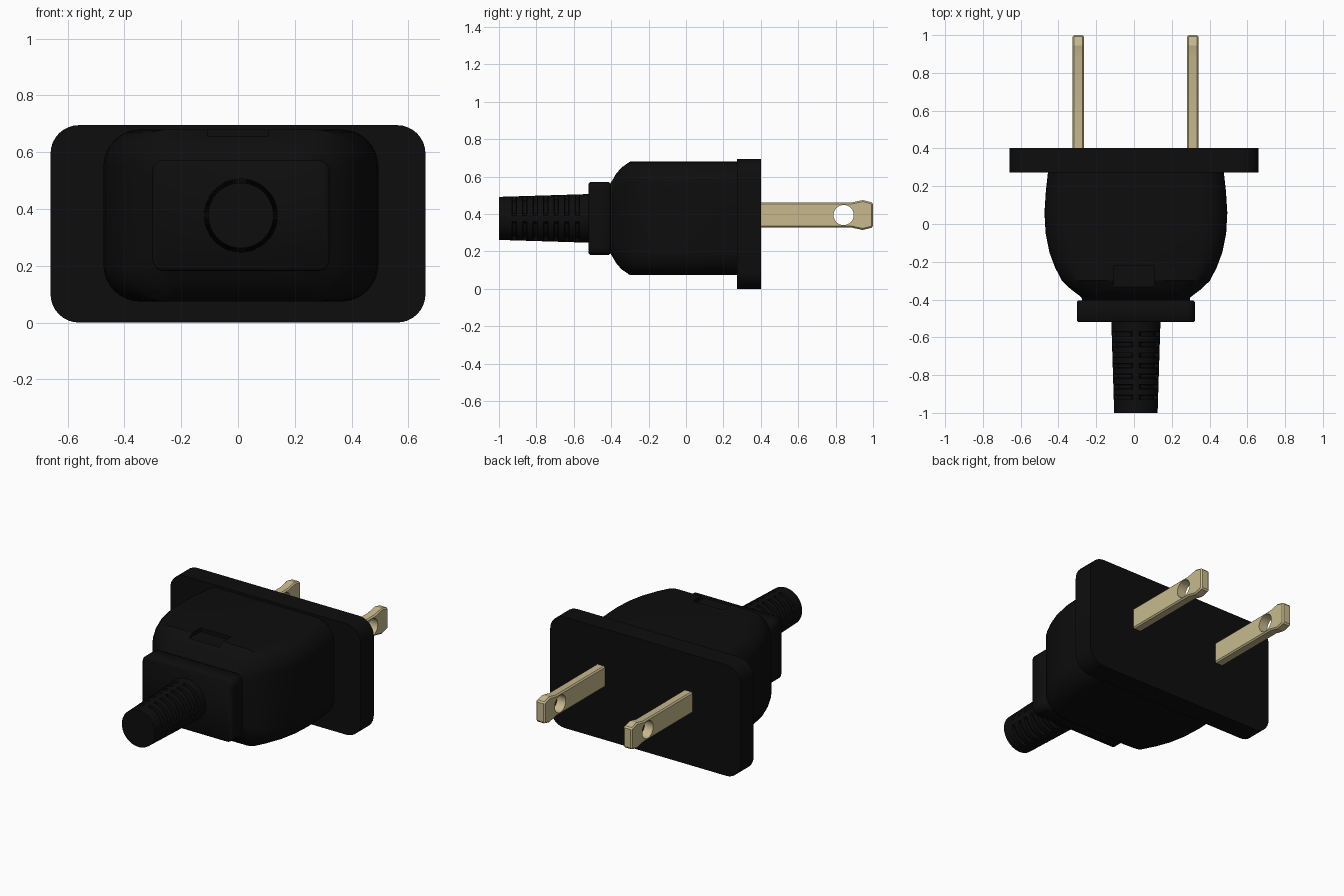
import bpy, bmesh, math
from mathutils import Vector

if "Cube" in bpy.data.objects:
    bpy.data.objects.remove(bpy.data.objects["Cube"])

CX, CZ = 0.01, 0.377   # axis of the moulded body


def material(name, rgb):
    m = bpy.data.materials.new(name)
    m.diffuse_color = (*rgb, 1)
    m.use_nodes = True
    m.node_tree.nodes["Principled BSDF"].inputs["Base Color"].default_value = m.diffuse_color
    return m


BLACK = material("black_rubber", (0.004, 0.004, 0.004))
BRASS = material("brass", (0.58, 0.49, 0.27))


def loft(name, rings, mat):
    """Skin a list of equal-length closed rings and cap both ends."""
    bm = bmesh.new()
    loops = [[bm.verts.new(p) for p in ring] for ring in rings]
    n = len(loops[0])
    for a, b in zip(loops, loops[1:]):
        for i in range(n):
            j = (i + 1) % n
            bm.faces.new((a[i], a[j], b[j], b[i]))
    bm.faces.new(loops[0])
    bm.faces.new(loops[-1])
    bmesh.ops.recalc_face_normals(bm, faces=bm.faces)
    mesh = bpy.data.meshes.new(name)
    bm.to_mesh(mesh)
    bm.free()
    ob = bpy.data.objects.new(name, mesh)
    bpy.context.collection.objects.link(ob)
    mesh.materials.append(mat)
    return ob


def rounded_rect(y, hw, hz, r, cx=CX, cz=CZ, steps=8):
    pts = []
    for k, (sx, sz) in enumerate(((1, 1), (-1, 1), (-1, -1), (1, -1))):
        for s in range(steps + 1):
            a = math.pi / 2 * (k + s / steps)
            pts.append(Vector((cx + sx * (hw - r) + r * math.cos(a), y,
                               cz + sz * (hz - r) + r * math.sin(a))))
    return pts


def activate(ob):
    bpy.ops.object.select_all(action='DESELECT')
    ob.select_set(True)
    bpy.context.view_layer.objects.active = ob


def smooth(ob, angle=30):
    activate(ob)
    bpy.ops.object.shade_smooth_by_angle(angle=math.radians(angle))


def cut(ob, cutter):
    mod = ob.modifiers.new("cut", 'BOOLEAN')
    mod.operation = 'DIFFERENCE'
    mod.solver = 'EXACT'
    mod.object = cutter
    activate(ob)
    bpy.ops.object.modifier_apply(modifier=mod.name)
    bpy.data.objects.remove(cutter)


# Face plate
flange = loft("face_plate", [rounded_rect(y, 0.66, 0.3475, 0.1, 0, 0.3475)
                             for y in (0.272, 0.402)], BLACK)
smooth(flange)

# Bulging body: y, half width, half height, corner radius
profile = [(0.28, 0.465, 0.303, 0.13), (0.17, 0.477, 0.303, 0.13),
           (0.06, 0.484, 0.303, 0.13), (-0.05, 0.478, 0.303, 0.13),
           (-0.15, 0.458, 0.303, 0.13), (-0.23, 0.428, 0.303, 0.13),
           (-0.30, 0.392, 0.303, 0.13), (-0.345, 0.345, 0.272, 0.12),
           (-0.375, 0.305, 0.237, 0.10), (-0.39, 0.287, 0.21, 0.08),
           (-0.41, 0.285, 0.18, 0.06)]
body = loft("plug_body", [rounded_rect(*p) for p in profile], BLACK)

# Shallow recess on the rear top of the body
bpy.ops.mesh.primitive_cube_add(size=1, location=(0, -0.29, 0.707))
recess = bpy.context.object
recess.scale = (0.21, 0.14, 0.1)
cut(body, recess)
smooth(body)

# Rear collar
collar = loft("rear_collar",
              [rounded_rect(y, 0.312 - d, 0.195 - d, 0.04 - d)
               for y, d in ((-0.52, 0.008), (-0.512, 0), (-0.413, 0), (-0.405, 0.008))],
              BLACK)
smooth(collar, 50)

# Tapered strain relief with four slots per row, split by spines
SEG = 48


def relief_ring(y, depth=0.0):
    base = 0.115 + (y + 1) / 0.48 * 0.015
    ring = []
    for i in range(SEG):
        r = base - (depth if 2 <= i % 12 <= 10 else 0)
        a = 2 * math.pi * i / SEG
        ring.append(Vector((CX + r * math.cos(a), y, CZ + r * math.sin(a))))
    return ring


rings = [relief_ring(-1.0)]
for k in range(7):
    y = -0.93 + k * 0.056
    for dy, depth in ((0, 0), (0.002, 0.02), (0.022, 0.02), (0.024, 0)):
        rings.append(relief_ring(y + dy, depth))
rings.append(relief_ring(-0.51))
smooth(loft("strain_relief", rings, BLACK))

# Flat blades with flared tips and holes
side = [(0.38, 0.066), (0.88, 0.066), (0.945, 0.08), (1.0, 0.066)]
outline = side + [(y, -h) for y, h in reversed(side)]
for label, x in (("left", -0.295), ("right", 0.311)):
    blade = loft(label + "_blade",
                 [[Vector((x + dx, y, 0.395 + h)) for y, h in outline]
                  for dx in (-0.03, 0.03)], BRASS)
    bev = blade.modifiers.new("bevel", 'BEVEL')
    bev.width = 0.008
    bev.segments = 1
    bev.limit_method = 'ANGLE'
    bev.angle_limit = math.radians(60)
    activate(blade)
    bpy.ops.object.modifier_apply(modifier=bev.name)
    bpy.ops.mesh.primitive_cylinder_add(vertices=32, radius=0.054, depth=0.3,
                                        location=(x, 0.843, 0.395),
                                        rotation=(0, math.pi / 2, 0))
    cut(blade, bpy.context.object)
    smooth(blade, 20)
